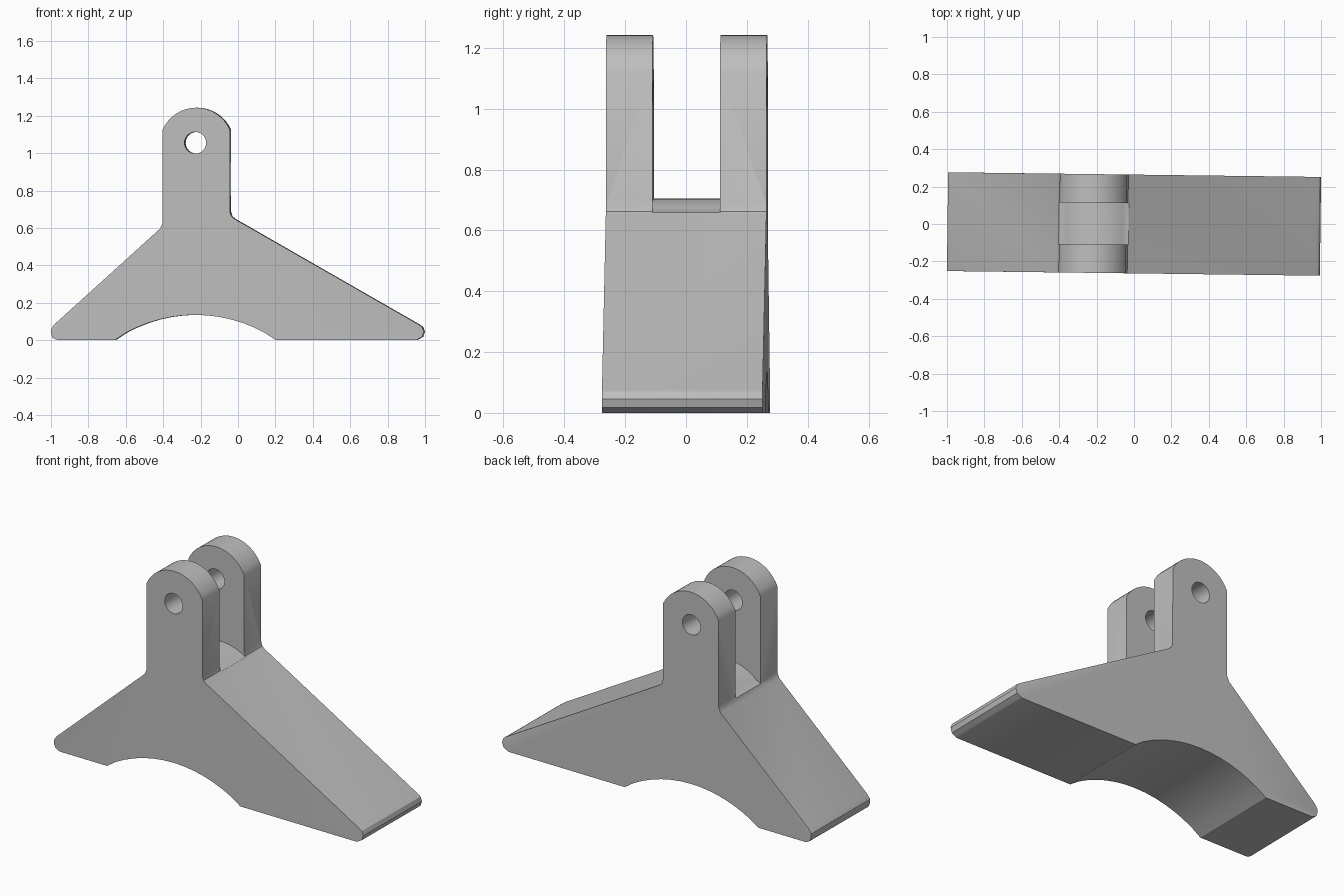
import bpy, bmesh, math
from mathutils import Matrix

cube = bpy.data.objects.get("Cube")
if cube:
    bpy.data.objects.remove(cube, do_unlink=True)

HALF = 0.264      # half the bracket width
GAP = 0.111       # half the slot width
PIN_X, PIN_Z = -0.22, 1.055

grey = bpy.data.materials.new("plain grey")
grey.use_nodes = True
colour = (0.52, 0.52, 0.52, 1)
grey.diffuse_color = colour
grey.node_tree.nodes["Principled BSDF"].inputs["Base Color"].default_value = colour


def arc(cx, cz, r, start, end, steps):
    """Points on an arc in the x-z plane, angles in degrees."""
    angles = [math.radians(start + (end - start) * i / steps) for i in range(steps + 1)]
    return [(cx + r * math.cos(a), cz + r * math.sin(a)) for a in angles]


def prism(name, profile, half, round_path=(), width=0.0):
    """Extrude an x-z profile along y; round the rims along the given profile points."""
    bm = bmesh.new()
    front = [bm.verts.new((x, -half, z)) for x, z in profile]
    back = [bm.verts.new((x, half, z)) for x, z in profile]
    bm.faces.new(front)
    bm.faces.new(back[::-1])
    n = len(profile)
    for i in range(n):
        j = (i + 1) % n
        bm.faces.new((front[i], back[i], back[j], front[j]))
    rims = []
    for side in (front, back):
        for path in round_path:
            picked = [side[profile.index(p)] for p in path]
            rims += [bm.edges.get(pair) for pair in zip(picked, picked[1:])]
    if rims:
        bmesh.ops.bevel(bm, geom=rims, offset=width, offset_type='OFFSET',
                        segments=4, profile=0.5, affect='EDGES', clamp_overlap=True)
    bmesh.ops.recalc_face_normals(bm, faces=bm.faces)
    mesh = bpy.data.meshes.new(name)
    bm.to_mesh(mesh)
    bm.free()
    mesh.materials.append(grey)
    obj = bpy.data.objects.new(name, mesh)
    bpy.context.collection.objects.link(obj)
    return obj


# Bracket outline: arched foot, long slope, rounded lug, short slope
foot_arch = arc(PIN_X - 0.005, -0.633, 0.768, 124, 56, 14)
long_slope = [(0.965, 0.005), (0.988, 0.018), (0.997, 0.045), (0.988, 0.07), (0.97, 0.083),
              (-0.015, 0.648), (-0.033, 0.662), (-0.04, 0.685)]
lug_top = arc(PIN_X, 1.047, 0.196, 23.5, 156.5, 16)
short_slope = [(-0.4, 0.625), (-0.412, 0.597), (-0.98, 0.083), (-0.997, 0.058),
               (-0.997, 0.035), (-0.988, 0.013), (-0.97, 0.003)]
outline = ([(-0.655, 0)] + foot_arch[1:-1] + [(0.205, 0), (0.955, 0)] + long_slope
           + lug_top + short_slope + [(-0.955, 0)])
bracket = prism("bracket", outline, HALF, (long_slope, short_slope), 0.035)

# Slot between the lugs, with a domed floor
dome = arc(-0.19, 0.425, 0.28, 138, 57, 14)
slot = prism("slot_cutter", [(-0.7, 1.5), (-0.7, 0.617), (-0.41, 0.617)] + dome[1:-1]
             + [(-0.036, 0.659), (0.2, 0.659), (0.2, 1.5)], GAP)

# Pin hole through both lugs
hole = prism("pin_hole_cutter", arc(PIN_X - 0.005, PIN_Z, 0.058, 0, 345, 23), 0.5)

for cutter in (slot, hole):
    cutter.hide_render = True
    cutter.hide_viewport = True
    mod = bracket.modifiers.new(cutter.name, 'BOOLEAN')
    mod.operation = 'DIFFERENCE'
    mod.solver = 'EXACT'
    mod.object = cutter

# Bake the cuts, drop the cutters and apply the slight turn of the part
depsgraph = bpy.context.evaluated_depsgraph_get()
final = bpy.data.meshes.new_from_object(bracket.evaluated_get(depsgraph))
bracket.modifiers.clear()
bracket.data = final
for cutter in (slot, hole):
    bpy.data.objects.remove(cutter, do_unlink=True)
final.transform(Matrix.Rotation(-0.0125, 4, 'Z'))

bpy.ops.object.select_all(action='DESELECT')
bracket.select_set(True)
bpy.context.view_layer.objects.active = bracket
bpy.ops.object.shade_smooth_by_angle(angle=math.radians(32))
